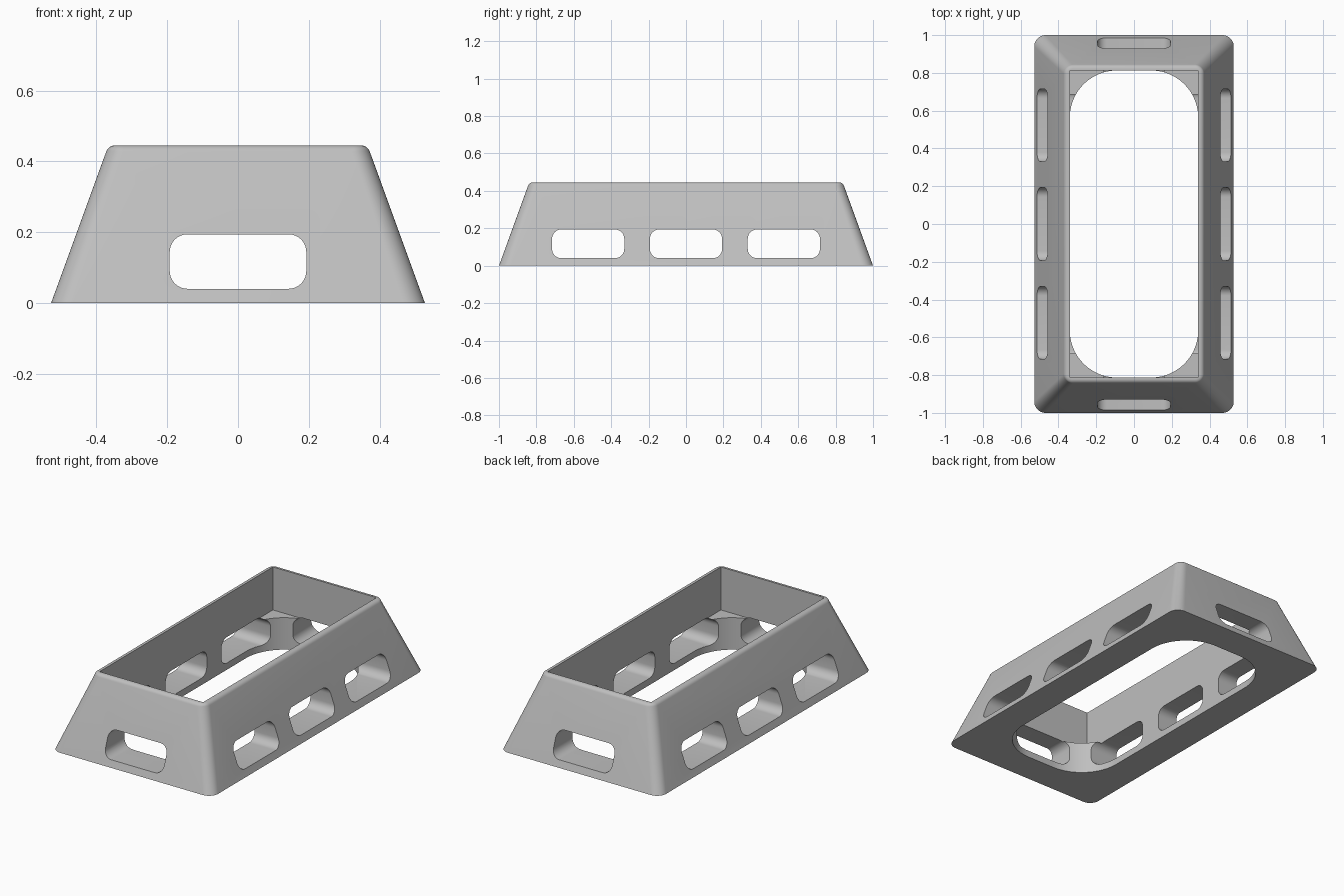
import bpy, bmesh, math
from mathutils import Vector

old = bpy.data.objects.get("Cube")
if old:
    bpy.data.objects.remove(old, do_unlink=True)

HALF_X, HALF_Y, HEIGHT = 0.528, 1.0, 0.445
HOLE_X, HOLE_Y = 0.34, 0.813
LEDGE_Z = 0.19
SLOPE = math.tan(math.radians(20))

grey = bpy.data.materials.new("light_grey")
grey.use_nodes = True
colour = (0.52, 0.52, 0.52, 1)
grey.diffuse_color = colour
grey.node_tree.nodes["Principled BSDF"].inputs["Base Color"].default_value = colour


def rounded_rect(hx, hy, r, steps=10):
    """Counter-clockwise outline of a rectangle with rounded corners."""
    if r == 0:
        return [(hx, hy), (-hx, hy), (-hx, -hy), (hx, -hy)]
    pts = []
    for k, (sx, sy) in enumerate([(1, 1), (-1, 1), (-1, -1), (1, -1)]):
        for i in range(steps + 1):
            a = math.pi / 2 * (k + i / steps)
            pts.append((sx * (hx - r) + r * math.cos(a), sy * (hy - r) + r * math.sin(a)))
    return pts


def loft(name, rings):
    """Closed solid skinned through rings of equal point count."""
    bm = bmesh.new()
    loops = [[bm.verts.new(p) for p in ring] for ring in rings]
    n = len(loops[0])
    for a, b in zip(loops, loops[1:]):
        for i in range(n):
            j = (i + 1) % n
            bm.faces.new((a[i], a[j], b[j], b[i]))
    bm.faces.new(loops[0][::-1])
    bm.faces.new(loops[-1])
    bmesh.ops.recalc_face_normals(bm, faces=bm.faces)
    mesh = bpy.data.meshes.new(name)
    bm.to_mesh(mesh)
    bm.free()
    mesh.materials.append(grey)
    obj = bpy.data.objects.new(name, mesh)
    bpy.context.collection.objects.link(obj)
    return obj


def prism(name, outline, origin, u, v, length):
    """Outline in the u, v plane, extruded both ways along its normal."""
    o, u, v = Vector(origin), Vector(u), Vector(v)
    n = u.cross(v) * length
    return loft(name, [[o + u * a + v * b + n * s for a, b in outline] for s in (-1, 1)])


# Tapered outer body with a rounded top rim: (height, inset, corner radius)
FILLET, STEPS = 0.026, 6
TILT = math.radians(20)
edge_inset = HEIGHT * SLOPE + FILLET * math.tan((math.pi / 2 - TILT) / 2)
profile = [(0, 0, 0.06)]
for i in range(STEPS + 1):
    t = i / STEPS
    a = TILT + (math.pi / 2 - TILT) * t
    profile.append((HEIGHT - FILLET + FILLET * math.sin(a),
                    edge_inset - FILLET * math.cos(a), 0.05 - 0.025 * t))
body = loft("frame_body", [[(x, y, z) for x, y in rounded_rect(HALF_X - d, HALF_Y - d, r)]
                           for z, d, r in profile])

# Upper square opening, and lower opening with rounded corners
X, Y, Z = (1, 0, 0), (0, 1, 0), (0, 0, 1)
cutters = [
    prism("upper_opening", rounded_rect(HOLE_X, HOLE_Y, 0), (0, 0, LEDGE_Z + 0.5), X, Y, 0.5),
    prism("lower_opening", rounded_rect(HOLE_X, HOLE_Y, 0.25, 20), (0, 0, 0.1), X, Y, 0.3),
]

# Windows through the long sides and the ends
window = rounded_rect(0.193, 0.077, 0.05, 8)
for y in (-0.523, 0, 0.523):
    cutters.append(prism("side_window", window, (0, y, 0.117), Y, Z, 1))
cutters.append(prism("end_window", window, (0, 0, 0.117), X, Z, 2))

bpy.context.view_layer.objects.active = body
body.select_set(True)
for cutter in cutters:
    mod = body.modifiers.new("cut", "BOOLEAN")
    mod.operation = "DIFFERENCE"
    mod.solver = "EXACT"
    mod.object = cutter
    bpy.ops.object.modifier_apply(modifier=mod.name)
    bpy.data.objects.remove(cutter, do_unlink=True)

bpy.ops.object.shade_smooth_by_angle(angle=math.radians(25))
